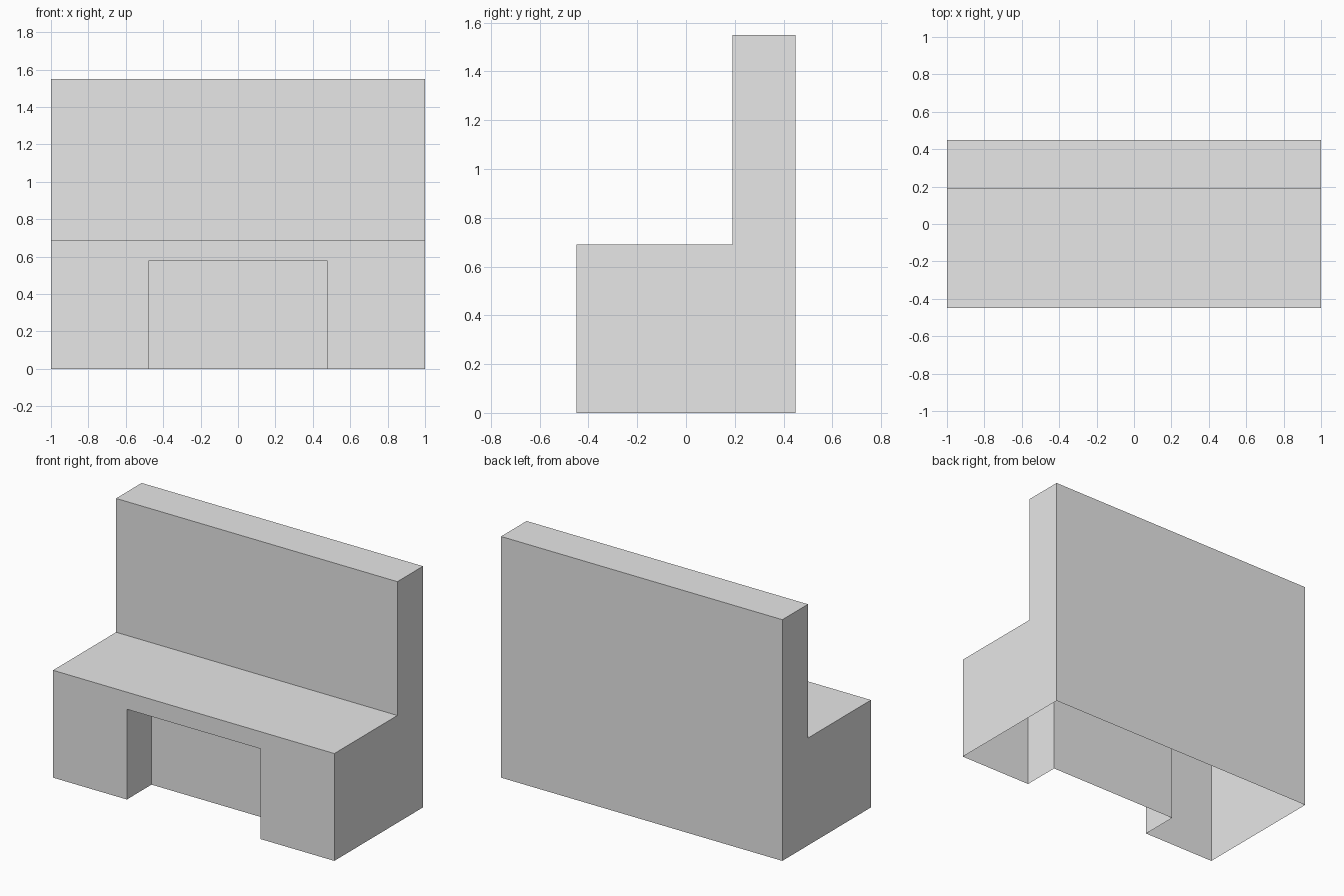
import bpy
import bmesh
from mathutils import Matrix, Vector

default_cube = bpy.data.objects.get("Cube")
if default_cube:
    bpy.data.objects.remove(default_cube, do_unlink=True)

HALF_WIDTH = 1.0
FRONT, BACK = -0.45, 0.45
SEAT_TOP, BACKREST_TOP, BACKREST_FRONT = 0.69, 1.55, 0.19
RECESS_HALF_WIDTH, RECESS_TOP, RECESS_BACK = 0.475, 0.58, -0.20

# Plain grey material
grey = bpy.data.materials.new("light_grey")
grey.use_nodes = True
colour = (0.8, 0.8, 0.8, 1.0)
grey.diffuse_color = colour
grey.node_tree.nodes["Principled BSDF"].inputs["Base Color"].default_value = colour


def extrude_profile(name, profile, half_width):
    """Solid made by sweeping a side profile (y, z) across x."""
    bm = bmesh.new()
    face = bm.faces.new([bm.verts.new((-half_width, y, z)) for y, z in profile])
    swept = bmesh.ops.extrude_face_region(bm, geom=[face])
    verts = [v for v in swept["geom"] if isinstance(v, bmesh.types.BMVert)]
    bmesh.ops.translate(bm, verts=verts, vec=Vector((2 * half_width, 0, 0)))
    bmesh.ops.recalc_face_normals(bm, faces=bm.faces)
    mesh = bpy.data.meshes.new(name)
    bm.to_mesh(mesh)
    bm.free()
    obj = bpy.data.objects.new(name, mesh)
    bpy.context.collection.objects.link(obj)
    return obj


# Bench body: seat block and tall backrest in one L-shaped section
bench = extrude_profile("bench_body", [
    (FRONT, 0), (BACK, 0), (BACK, BACKREST_TOP), (BACKREST_FRONT, BACKREST_TOP),
    (BACKREST_FRONT, SEAT_TOP), (FRONT, SEAT_TOP)], HALF_WIDTH)
bench.data.materials.append(grey)

# Foot recess cut into the front, below the seat
cutter = extrude_profile("recess_cutter", [
    (FRONT - 0.2, -0.2), (RECESS_BACK, -0.2),
    (RECESS_BACK, RECESS_TOP), (FRONT - 0.2, RECESS_TOP)], RECESS_HALF_WIDTH)
cutter.data.materials.append(grey)
cutter.hide_render = True
cut = bench.modifiers.new("foot_recess", 'BOOLEAN')
cut.operation = 'DIFFERENCE'
cut.solver = 'EXACT'
cut.object = cutter
bpy.context.view_layer.objects.active = bench
bpy.ops.object.modifier_apply(modifier=cut.name)
bpy.data.objects.remove(cutter, do_unlink=True)

# The body is a hollow shell, open underneath
bm = bmesh.new()
bm.from_mesh(bench.data)
underside = [f for f in bm.faces if all(v.co.z < 0.01 for v in f.verts)]
bmesh.ops.delete(bm, geom=underside, context='FACES')
bm.to_mesh(bench.data)
bm.free()
